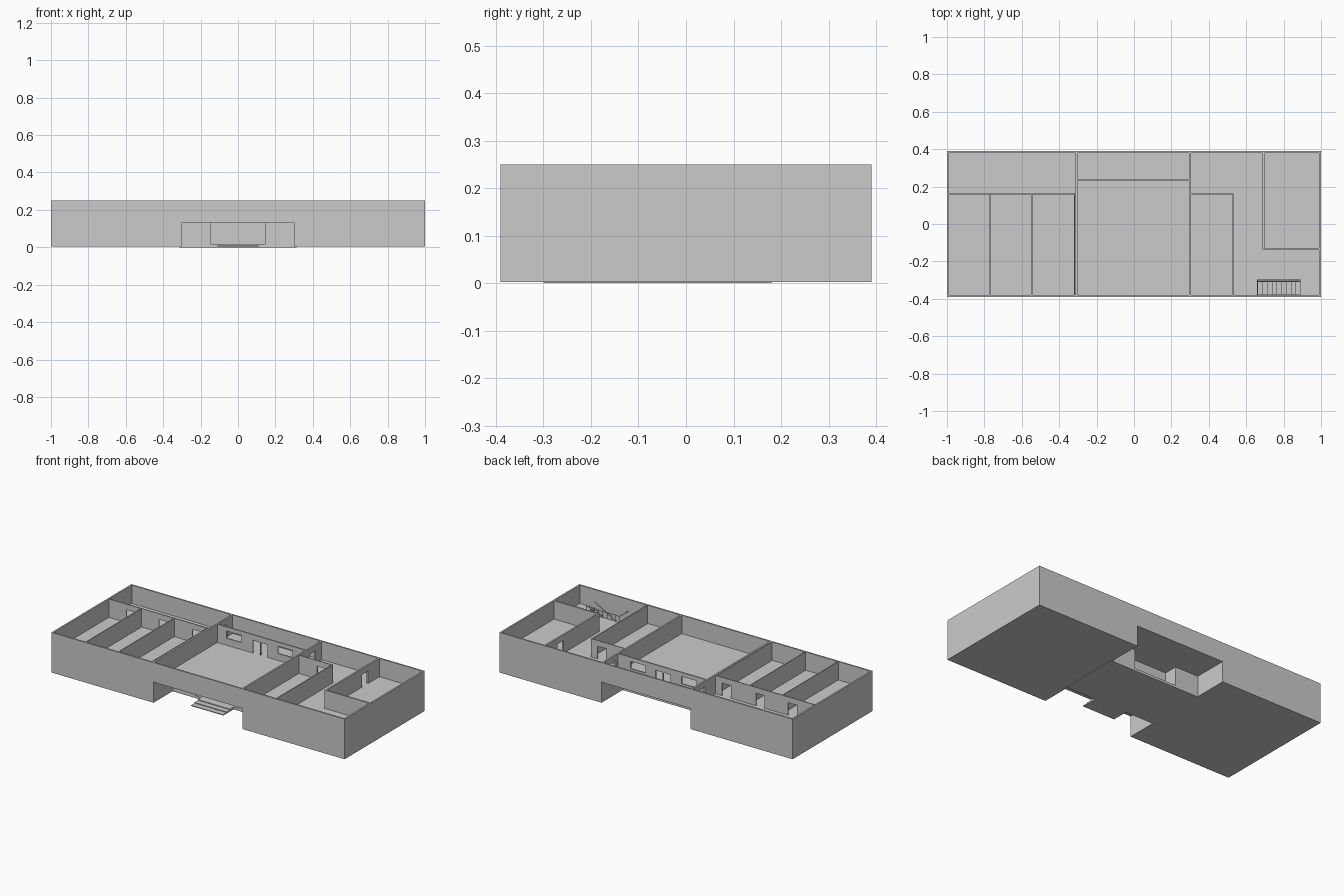
import bpy, bmesh, math
from mathutils import Vector

if "Cube" in bpy.data.objects:
    bpy.data.objects.remove(bpy.data.objects["Cube"])

FLOOR, TOP, BASE, T = 0.137, 0.25, 0.003, 0.01


def add_box(bm, x0, x1, y0, y1, z0, z1):
    r = bmesh.ops.create_cube(bm, size=1)
    for v in r['verts']:
        v.co = Vector(((x0 + x1) / 2 + v.co.x * (x1 - x0),
                       (y0 + y1) / 2 + v.co.y * (y1 - y0),
                       (z0 + z1) / 2 + v.co.z * (z1 - z0)))


def boxes(name, items):
    bm = bmesh.new()
    for b in items:
        add_box(bm, *b)
    me = bpy.data.meshes.new(name)
    bm.to_mesh(me)
    bm.free()
    ob = bpy.data.objects.new(name, me)
    bpy.context.collection.objects.link(ob)
    return ob


def wall(name, axis, pos, a, b, openings=(), t=T):
    """Straight wall along x or y; openings are (start, end, sill, head)."""
    spans, cur = [], a
    for s, e, lo, hi in sorted(openings):
        spans.append((cur, s, FLOOR, TOP))
        if lo > FLOOR:
            spans.append((s, e, FLOOR, lo))
        spans.append((s, e, hi, TOP))
        cur = e
    spans.append((cur, b, FLOOR, TOP))
    p, q = pos - t / 2, pos + t / 2
    if axis == 'x':
        return boxes(name, [(s, e, p, q, lo, hi) for s, e, lo, hi in spans])
    return boxes(name, [(p, q, s, e, lo, hi) for s, e, lo, hi in spans])


def door(s, e):
    return (s, e, FLOOR, 0.215)


def bar(name, p, q, r):
    """Thin round rail between two points."""
    p, q = Vector(p), Vector(q)
    bpy.ops.mesh.primitive_cylinder_add(vertices=8, radius=r, depth=(q - p).length,
                                        location=(p + q) / 2)
    ob = bpy.context.object
    ob.name = name
    ob.rotation_euler = (q - p).to_track_quat('Z', 'Y').to_euler()


# Solid lower wings, bridged by the upper floor
boxes("left_wing", [(-1, -0.303, -0.39, 0.39, BASE, FLOOR)])
right = boxes("right_wing", [(0.303, 1, -0.39, 0.39, BASE, FLOOR)])
boxes("bridge_floor", [(-0.303, 0.303, -0.39, 0.39, 0.13, FLOOR)])

# Stairwell cut through the right wing floor
cutter = boxes("stairwell_cutter", [(0.66, 0.89, -0.38, -0.303, 0.01, 0.2)])
mod = right.modifiers.new("stairwell", 'BOOLEAN')
mod.object = cutter
mod.solver = 'EXACT'
cutter.hide_render = True
cutter.hide_set(True)

# Descending stair treads
N = 9
d = 0.23 / N
boxes("stairs", [(0.66 + i * d, 0.66 + (i + 1) * d, -0.379, -0.304,
                  0.008, 0.01 + (FLOOR - 0.01) * i / N) for i in range(1, N)])

# Guard rails around the stairwell
H = FLOOR + 0.04
bar("guard_rail", (0.66, -0.298, H), (0.89, -0.298, H), 0.002)
bar("guard_rail_end", (0.66, -0.298, H), (0.66, -0.38, H), 0.002)
for i in range(9):
    x = 0.66 + i * 0.23 / 8
    bar("guard_post", (x, -0.298, FLOOR), (x, -0.298, H), 0.0015)
for y in (-0.376, -0.308):
    bar("hand_rail", (0.89, y, H), (0.66, y, 0.05), 0.002)

# Outer walls
for y, side in ((-0.385, "front"), (0.385, "back")):
    wall(side + "_wall", 'x', y, -1, 1)
for x, side in ((-0.995, "left"), (0.995, "right")):
    wall(side + "_wall", 'y', x, -0.38, 0.38)

# Main cross walls with corridor doors
for x in (-0.308, 0.3):
    wall("cross_wall", 'y', x, -0.38, 0.38, [door(0.26, 0.32)])

# Hall rear wall with windows and a double door
wall("hall_wall", 'x', 0.235, -0.303, 0.295,
     [(-0.24, -0.137, 0.18, 0.225), door(-0.06, 0.04), (0.11, 0.21, 0.18, 0.225)], 0.008)
boxes("door_mullion", [(-0.013, -0.007, 0.231, 0.239, FLOOR, 0.215)])

# Left wing rooms
wall("left_corridor_wall", 'x', 0.16, -0.99, -0.316,
     [door(-0.87, -0.81), door(-0.65, -0.59), door(-0.42, -0.36)], 0.006)
for x in (-0.77, -0.547, -0.319):
    wall("room_divider", 'y', x, -0.38, 0.157, (), 0.006)

# Right wing rooms
wall("right_corridor_wall", 'x', 0.16, 0.305, 0.533, [door(0.43, 0.49)], 0.006)
wall("right_room_wall", 'y', 0.53, -0.38, 0.157, (), 0.006)
wall("corner_room_side", 'y', 0.693, -0.138, 0.38, [door(0.21, 0.27)])
wall("corner_room_front", 'x', -0.133, 0.698, 0.99)

# Ground level lobby under the bridge, with recessed entrances front and back
lobby = [(-0.145, 0.145, -0.115, 0.095, 0.004, 0.13),
         (-0.145, 0.145, -0.2, 0.18, 0.004, 0.015)]
for s in (-1, 1):
    x0, x1 = sorted((s * 0.145, s * 0.303))
    lobby.append((x0, x1, -0.2, 0.18, 0.004, 0.13))
boxes("lobby", lobby)
boxes("lobby_plinth", [(-0.313, 0.313, -0.2, 0.18, 0, 0.004)])

# Entrance steps
boxes("entrance_steps", [(-0.11, 0.11, -0.3 + i * 0.033, -0.2, 0.005 * i, 0.005 * (i + 1))
                         for i in range(3)])
